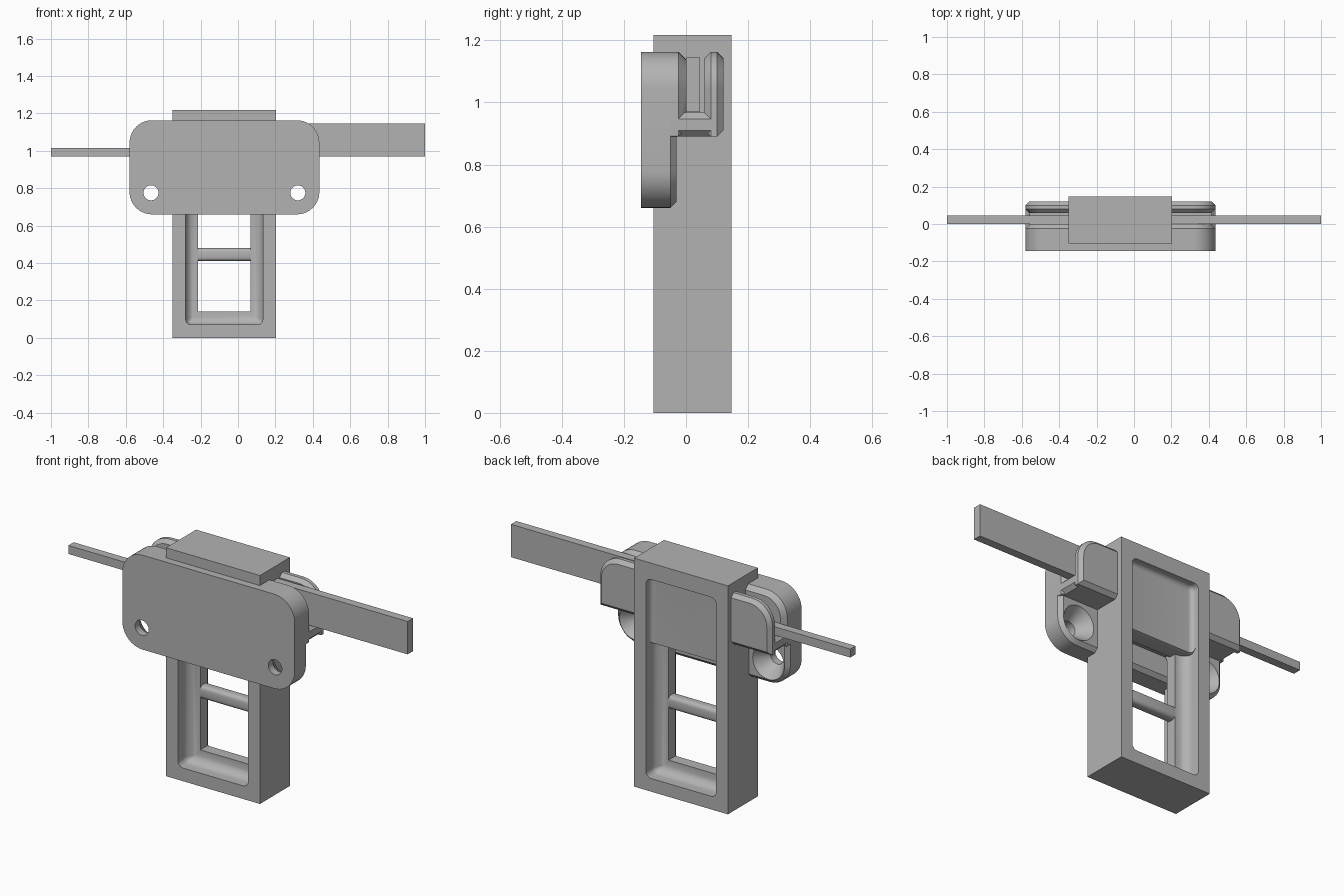
import bpy, bmesh, math

default = bpy.data.objects.get("Cube")
if default:
    bpy.data.objects.remove(default, do_unlink=True)

GREY = (0.45, 0.45, 0.45, 1)
mat = bpy.data.materials.new("plain_grey")
mat.use_nodes = True
mat.diffuse_color = GREY
mat.node_tree.nodes["Principled BSDF"].inputs["Base Color"].default_value = GREY


def finish(name, bm):
    bmesh.ops.recalc_face_normals(bm, faces=bm.faces)
    mesh = bpy.data.meshes.new(name)
    bm.to_mesh(mesh)
    bm.free()
    mesh.materials.append(mat)
    ob = bpy.data.objects.new(name, mesh)
    bpy.context.collection.objects.link(ob)
    return ob


def hull(name, points):
    bm = bmesh.new()
    for p in points:
        bm.verts.new(p)
    bmesh.ops.remove_doubles(bm, verts=bm.verts, dist=0.0002)
    res = bmesh.ops.convex_hull(bm, input=bm.verts)
    junk = {g for g in res["geom_interior"] + res["geom_unused"]
            if isinstance(g, bmesh.types.BMVert)}
    bmesh.ops.delete(bm, geom=list(junk), context='VERTS')
    bmesh.ops.dissolve_limit(bm, angle_limit=0.005, verts=bm.verts, edges=bm.edges)
    return finish(name, bm)


def ring(x, z, y, radii, inset=0.0, steps=10):
    """Rounded rectangle facing the front; radii start at top right, going round."""
    corners = [(x[1], z[1], -1, -1), (x[0], z[1], 1, -1),
               (x[0], z[0], 1, 1), (x[1], z[0], -1, 1)]
    pts = []
    for i, ((cx, cz, sx, sz), r) in enumerate(zip(corners, radii)):
        r = max(r - inset, 0.0)
        ox, oz = cx + sx * (inset + r), cz + sz * (inset + r)
        for k in range(steps + 1 if r else 1):
            a = math.pi / 2 * (i + k / steps)
            pts.append((ox + r * math.cos(a), y, oz + r * math.sin(a)))
    return pts


def slab(name, x, z, y, radii, front=0.0, back=0.0):
    """Rounded plate with chamfered front and back rims."""
    pts = ring(x, z, y[0], radii, front) + ring(x, z, y[0] + front, radii)
    pts += ring(x, z, y[1] - back, radii) + ring(x, z, y[1], radii, back)
    return hull(name, pts)


def pocket(x, z, y_open, y_floor, fillet, inset):
    """Cutter with rounded corners and a filleted floor."""
    r = [0.03] * 4
    s = 1 if y_open > y_floor else -1
    pts = ring(x, z, y_open + s * 0.1, r)
    for k in range(9):
        a = math.pi / 2 * k / 8
        pts += ring(x, z, y_floor + s * fillet * (1 - math.sin(a)), r,
                    inset * (1 - math.cos(a)))
    return hull("cutter", pts)


def box(name, x, y, z, bevel=0.0, segments=1):
    ob = hull(name, [(a, b, c) for a in x for b in y for c in z])
    if bevel:
        bm = bmesh.new()
        bm.from_mesh(ob.data)
        bmesh.ops.bevel(bm, geom=bm.edges[:], offset=bevel, segments=segments,
                        profile=0.5, affect='EDGES')
        bm.to_mesh(ob.data)
        bm.free()
    return ob


def boolean(ob, other, operation='DIFFERENCE'):
    mod = ob.modifiers.new("boolean", 'BOOLEAN')
    mod.operation, mod.solver, mod.object = operation, 'EXACT', other
    bpy.context.view_layer.objects.active = ob
    bpy.ops.object.modifier_apply(modifier=mod.name)
    bpy.data.objects.remove(other, do_unlink=True)


def circle(x, z, y, r, n=40):
    return [(x + r * math.cos(k * math.tau / n), y, z + r * math.sin(k * math.tau / n))
            for k in range(n)]


# Tall frame, pocketed on both faces and open in the lower half
FRAME_X, POCKET_X, OPEN_X = (-0.35, 0.203), (-0.28, 0.133), (-0.215, 0.068)
frame = box("frame", FRAME_X, (-0.105, 0.147), (0, 1.217))
boolean(frame, pocket(POCKET_X, (0.07, 0.8), -0.105, -0.01, 0.05, 0.06))
boolean(frame, pocket(POCKET_X, (0.07, 1.13), 0.147, 0.05, 0.05, 0.06))
boolean(frame, box("cutter", OPEN_X, (-0.3, 0.3), (0.14, 0.78)))
boolean(frame, box("fill", (-0.32, 0.17), (-0.02, 0.13), (0.765, 1.17), 0.045, 6), 'UNION')
boolean(frame, pocket(POCKET_X, (0.07, 1.13), 0.147, 0.1, 0.025, 0.025))

# Rung across the opening
rung = box("rung", (-0.25, 0.1), (-0.01, 0.05), (0.41, 0.48), 0.02, 4)

# Front plate with two countersunk holes
PLATE_X = (-0.58, 0.435)
plate = slab("face_plate", PLATE_X, (0.66, 1.163), (-0.145, -0.03), [0.12] * 4, back=0.02)
for hx in (-0.465, 0.32):
    boolean(plate, hull("cutter", circle(hx, 0.775, -0.3, 0.04) + circle(hx, 0.775, 0.1, 0.04)))
    boolean(plate, hull("cutter", circle(hx, 0.775, -0.105, 0.04) + circle(hx, 0.775, -0.02, 0.1)))

# Thicker upper half of the plate
slab("plate_upper", PLATE_X, (0.89, 1.163), (-0.06, 0.0), [0.12, 0.12, 0.005, 0.005], back=0.024)

# Hooked clips at both sides of the frame
for side, x, radii in (("right", (-0.58, -0.3), (0, 0.12, 0, 0)),
                       ("left", (0.16, 0.435), (0.12, 0, 0, 0))):
    box(side + "_clip_floor", x, (-0.06, 0.12), (0.89, 0.967), 0.02)
    slab(side + "_clip_arm", x, (0.89, 1.163), (0.06, 0.12), radii, 0.02, 0.02)

# Wide and narrow strips held in the clips
box("wide_strip", (0.17, 1.0), (0.0, 0.045), (0.97, 1.145))
box("narrow_strip", (-1.0, -0.32), (0.0, 0.045), (0.97, 1.015))

# Smooth the rounded surfaces, keep crisp edges
bpy.ops.object.select_all(action='DESELECT')
for ob in bpy.context.collection.objects:
    if ob.type == 'MESH' and ob.data.materials and ob.data.materials[0] == mat:
        ob.select_set(True)
        bpy.context.view_layer.objects.active = ob
bpy.ops.object.shade_smooth_by_angle(angle=math.radians(30))
